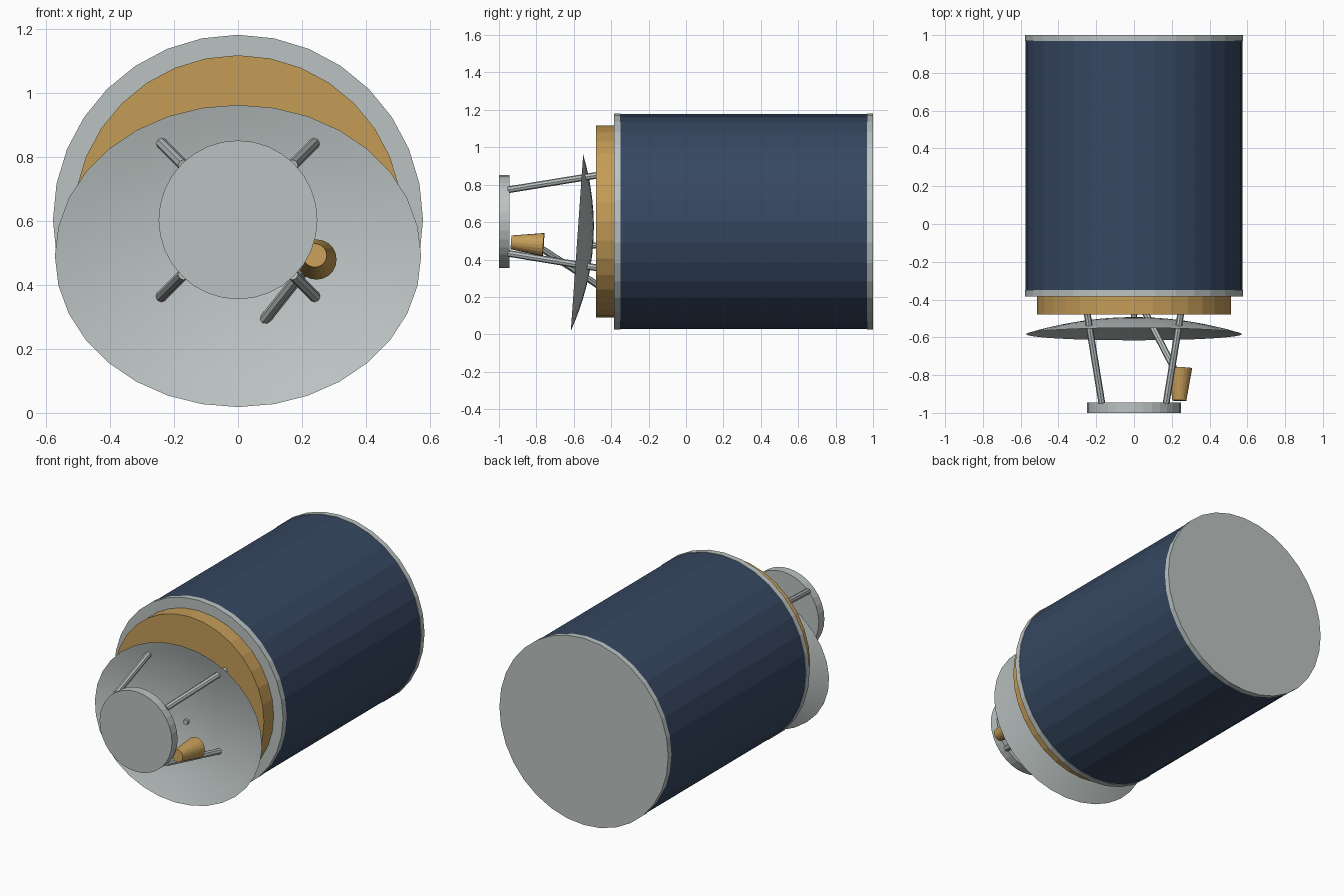
import bpy, bmesh, math
from mathutils import Vector, Matrix

cube = bpy.data.objects.get("Cube")
if cube:
    bpy.data.objects.remove(cube)


def material(name, colour):
    m = bpy.data.materials.new(name)
    m.use_nodes = True
    m.diffuse_color = (*colour, 1)
    m.node_tree.nodes["Principled BSDF"].inputs["Base Color"].default_value = (*colour, 1)
    return m


grey = material("pale grey metal", (0.50, 0.545, 0.54))
gold = material("gold foil", (0.56, 0.335, 0.097))
navy = material("navy solar panel", (0.037, 0.064, 0.122))

AXIS = 0.603  # height of the body axis


def finish(name, bm, mat, smooth):
    mesh = bpy.data.meshes.new(name)
    bm.to_mesh(mesh)
    bm.free()
    obj = bpy.data.objects.new(name, mesh)
    bpy.context.collection.objects.link(obj)
    mesh.materials.append(mat)
    for p in mesh.polygons:
        p.use_smooth = smooth and len(p.vertices) < 5
    return obj


def tube(name, start, end, r1, r2, mat, sides=32, smooth=False):
    """Capped cone or cylinder between two points."""
    a, b = Vector(start), Vector(end)
    d = b - a
    turn = d.to_track_quat('Z', 'X').to_matrix().to_4x4()
    bm = bmesh.new()
    bmesh.ops.create_cone(bm, cap_ends=True, segments=sides, radius1=r1, radius2=r2,
                          depth=d.length, matrix=Matrix.Translation((a + b) / 2) @ turn)
    return finish(name, bm, mat, smooth)


def drum(name, y0, y1, r, mat):
    return tube(name, (0, y0, AXIS), (0, y1, AXIS), r, r, mat)


# Drum body, end rings, equipment shelf and front reflector plate
drum("body_drum", -0.355, 0.97, 0.575, navy)
drum("front_ring", -0.385, -0.35, 0.578, grey)
drum("back_ring", 0.968, 1.0, 0.578, grey)
drum("equipment_shelf", -0.48, -0.38, 0.514, gold)
drum("front_disc", -1.0, -0.945, 0.248, grey)

# Four struts that splay from the disc to the shelf
for sx, side in ((1, "left"), (-1, "right")):
    for sz, level in ((1, "upper"), (-1, "lower")):
        tube(f"{level}_{side}_strut", (sx * 0.17, -0.95, AXIS + sz * 0.17),
             (sx * 0.25, -0.46, AXIS + sz * 0.25), 0.018, 0.018, grey, 8)

# Feed horn with its arm
tube("feed_horn", (0.24, -0.935, 0.492), (0.245, -0.762, 0.479), 0.037, 0.063, gold, 20)
tube("feed_arm", (0.225, -0.79, 0.47), (0.055, -0.46, 0.255), 0.018, 0.018, grey, 8)
tube("dish_mount", (0, -0.515, 0.475), (0, -0.46, 0.475), 0.016, 0.016, grey, 8)

# Shallow oval dish, concave towards the front, tipped slightly
bm = bmesh.new()
RINGS, SIDES, DEPTH = 8, 32, 0.087
tip = bm.verts.new((0, 0, 0))
previous = None
for i in range(1, RINGS + 1):
    t = i / RINGS
    ring = []
    for k in range(SIDES):
        a = 2 * math.pi * k / SIDES
        ring.append(bm.verts.new((0.572 * t * math.sin(a), -DEPTH * t * t,
                                  0.473 * t * math.cos(a))))
    for k in range(SIDES):
        n = (k + 1) % SIDES
        if previous:
            bm.faces.new((previous[k], ring[k], ring[n], previous[n]))
        else:
            bm.faces.new((tip, ring[k], ring[n]))
    previous = ring
dish_place = Matrix.Translation((0, -0.496, 0.484)) @ Matrix.Rotation(math.radians(-4), 4, 'X')
bm.transform(dish_place)
bm.normal_update()
if sum(f.normal.y for f in bm.faces) > 0:
    bmesh.ops.reverse_faces(bm, faces=bm.faces[:])
finish("dish", bm, grey, True)
